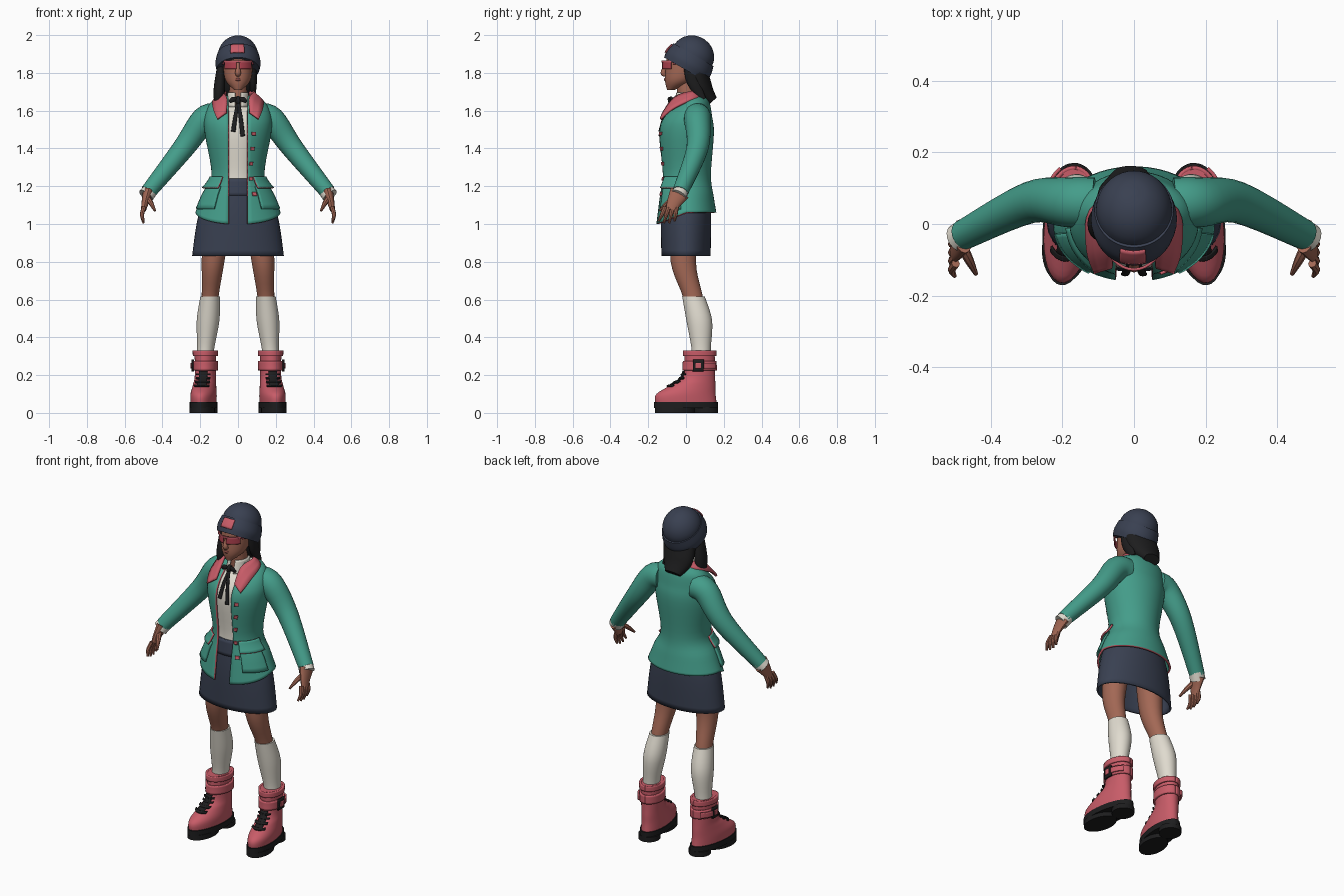
import bpy, bmesh
from math import pi, sin, cos, asin, radians
from mathutils import Vector, Matrix

cube = bpy.data.objects.get("Cube")
if cube:
    bpy.data.objects.remove(cube)


def material(name, *rgb):
    linear = [((c / 255 + 0.055) / 1.055) ** 2.4 for c in rgb] + [1]
    made = bpy.data.materials.new(name)
    made.use_nodes = True
    made.diffuse_color = linear
    shader = made.node_tree.nodes["Principled BSDF"]
    shader.inputs["Base Color"].default_value = linear
    shader.inputs["Roughness"].default_value = 0.8
    return made


TEAL = material("teal cloth", 68, 157, 138)
PINK = material("rose leather", 200, 92, 104)
NAVY = material("navy cloth", 57, 64, 81)
BLACK = material("black", 29, 29, 30)
CREAM = material("cream cotton", 224, 219, 207)
SKIN = material("skin", 163, 104, 85)
LENS = material("tinted lens", 178, 66, 80)
LIPS = material("lips", 134, 72, 66)


def curve(rows, steps=5):
    """Catmull-Rom interpolation of number rows."""
    out = []
    last = len(rows) - 1
    for i in range(last):
        near = [rows[max(0, min(last, i + k))] for k in (-1, 0, 1, 2)]
        for s in range(steps):
            t = s / steps
            out.append([b + t / 2 * (c - a + t * (2 * a - 5 * b + 4 * c - d + t * (3 * (b - c) + d - a)))
                        for a, b, c, d in zip(*near)])
    return out + [list(rows[-1])]


def surface(name, rings, mat, closed=True, cap=True, mirror=False, thick=0, rim=None, place=None):
    """Bridge rings of points into one smooth surface."""
    bm = bmesh.new()
    loops = [[bm.verts.new(p) for p in ring] for ring in rings]
    count = len(loops[0])
    for a, b in zip(loops, loops[1:]):
        for j in range(count if closed else count - 1):
            k = (j + 1) % count
            bm.faces.new((a[j], a[k], b[k], b[j]))
    if cap and closed:
        bm.faces.new(loops[0])
        bm.faces.new(loops[-1])
    bmesh.ops.recalc_face_normals(bm, faces=bm.faces)
    if place:
        bm.transform(place)
    mesh = bpy.data.meshes.new(name)
    bm.to_mesh(mesh)
    bm.free()
    part = bpy.data.objects.new(name, mesh)
    bpy.context.collection.objects.link(part)
    mesh.materials.append(mat)
    if thick:
        solid = part.modifiers.new("thickness", "SOLIDIFY")
        solid.thickness, solid.offset = thick, 0
        if rim:
            mesh.materials.append(rim)
            solid.material_offset_rim = 1
    if mirror:
        part.modifiers.new("mirror", "MIRROR")
    bpy.ops.object.select_all(action="DESELECT")
    part.select_set(True)
    bpy.context.view_layer.objects.active = part
    bpy.ops.object.shade_smooth_by_angle(angle=radians(40))


def ring_point(row, angle):
    """Point on a level ellipse, with angle zero at the front."""
    z, y, wide, deep = row
    return Vector((wide * sin(angle), y - deep * cos(angle), z))


def body(name, rows, mat, gap=0, seg=36, shape=None, **options):
    """Stack of level ellipses: height, centre y, half width, half depth."""
    rings = []
    for row in curve(rows):
        start = asin(gap / row[2])
        pts = [ring_point(row, start + 2 * (pi - start) * j / (seg - 1 if gap else seg)) for j in range(seg)]
        rings.append([shape(p) for p in pts] if shape else pts)
    surface(name, rings, mat, closed=not gap, **options)


def wrap(name, rows, mat, start, end, low, high, off=0, flare=0, seg=12, **options):
    """Plate lying on a body between two angles and two heights."""
    fine, rings, steps = curve(rows), [], 5
    for i in range(steps + 1):
        t = i / steps
        z = low + (high - low) * t
        a, b = next(pair for pair in zip(fine, fine[1:]) if pair[1][0] >= z)
        k = (z - a[0]) / (b[0] - a[0])
        _, y, wide, deep = (p + (q - p) * k for p, q in zip(a, b))
        grow = off + flare * (1 - t)
        row = z, y, wide + grow, deep + grow
        rings.append([ring_point(row, start + (end - start) * j / seg) for j in range(seg + 1)])
    surface(name, rings, mat, closed=False, **options)


def tube(name, rows, mat, flat=1, seg=16, **options):
    """Sweep through x, y, z, radius rows; flat scales the depth."""
    rows = curve(rows)
    path = [Vector(row[:3]) for row in rows]
    rings = []
    for i, row in enumerate(rows):
        along = (path[min(i + 1, len(path) - 1)] - path[max(i - 1, 0)]).normalized()
        u = along.cross(Vector((0, 1, 0))).normalized()
        v = u.cross(along) * flat
        turns = [k * 2 * pi / seg for k in range(seg)]
        rings.append([path[i] + row[3] * (u * cos(a) + v * sin(a)) for a in turns])
    surface(name, rings, mat, **options)


# Head and neck
body("head", [(1.71, -.08, .02, .02), (1.75, -.04, .06, .07), (1.8, -.02, .075, .09), (1.9, 0, .08, .1)], SKIN)
body("neck", [(1.6, .02, .05, .06), (1.75, 0, .045, .05)], SKIN)
tube("nose", [(0, -.1, 1.85, .01), (0, -.12, 1.8, .015), (0, -.1, 1.79, .01)], SKIN)
tube("lips", [(-.025, -.09, 1.765, .002), (0, -.11, 1.765, .008), (.025, -.09, 1.765, .002)], LIPS)

# Glasses wrapped round the face
face = [(z, 0, .09, .125) for z in (1.8, 1.9)]
wrap("lenses", face, LENS, .1, .9, 1.82, 1.86, thick=.004, mirror=True)
wrap("glasses_brow", face, PINK, -1, 1, 1.855, 1.865, off=.002, thick=.008)
wrap("glasses_arms", face, PINK, 1, 1.7, 1.845, 1.86, thick=.006, mirror=True)

# Hair, swept back with a lock down the right side
tube("hair_back", [(0, .04, 1.88, .1), (0, .06, 1.79, .1), (-.01, .09, 1.71, .09), (-.01, .14, 1.65, .05)],
     BLACK, flat=.6, seg=24)
tube("hair_lock_right", [(-.09, 0, 1.84, .02), (-.1, 0, 1.7, .03), (-.11, 0, 1.6, .01)], BLACK, flat=1.5)
tube("hair_lock_left", [(.08, .02, 1.84, .02), (.08, .04, 1.75, .02), (.08, .09, 1.66, .01)], BLACK, flat=1.7)

# Knitted hat, tipped back
tip = Matrix.Translation((0, -.005, 1.818)) @ Matrix.Rotation(radians(-30), 4, "X")
cuff = [(0, 0, .113, .128), (.04, 0, .12, .133), (.09, 0, .11, .122)]
body("hat_cuff", cuff, NAVY, place=tip)
arc = [radians(a) for a in range(0, 90, 17)]
body("hat_crown", [(.08 + .11 * sin(a), 0, .107 * cos(a), .115 * cos(a)) for a in arc], NAVY, place=tip)
wrap("hat_patch", cuff, PINK, -.33, .27, .025, .08, off=.004, thick=.006, place=tip)

# Jacket, open down the front with a dipping hem
jacket = [(1.06, 0, .22, .155), (1.15, 0, .182, .14), (1.26, 0, .134, .126), (1.48, 0, .17, .142),
          (1.57, .01, .17, .122), (1.64, .04, .14, .08), (1.675, .04, .085, .06)]


def dip(p):
    if p.y < 0:
        p.z += .4 * p.y * max(0, min(1, (1.2 - p.z) / .14))
    return p


body("jacket", jacket, TEAL, gap=.05, seg=48, shape=dip, thick=.012, rim=PINK)
tube("sleeves", [(.11, .06, 1.57, .07), (.18, .06, 1.55, .07), (.29, .06, 1.4, .058), (.475, -.03, 1.17, .042)],
     TEAL, seg=24, mirror=True)
tube("shirt_cuffs", [(.46, -.02, 1.185, .04), (.487, -.04, 1.15, .043)], CREAM, mirror=True)
wrap("pocket_bodies", jacket, TEAL, .6, 1.4, 1.08, 1.2, off=.01, thick=.012, mirror=True)
wrap("pocket_flaps", jacket, TEAL, .6, 1.5, 1.19, 1.25, off=.01, flare=.02, thick=.01, rim=PINK, mirror=True)
for i in range(5):
    z = 1.15 + .08 * i
    wrap(f"jacket_button_{i}", jacket, PINK, .42, .55, z, z + .018, off=.01, thick=.008)

# Broad pointed collar: inner and outer edge from the nape to the tip
collar = [(0, .1, 1.7, 0, .12, 1.67), (.08, .03, 1.7, .12, .04, 1.66),
          (.06, -.06, 1.67, .13, -.07, 1.61), (.06, -.12, 1.59, .11, -.135, 1.555)]
edges = [(Vector(row[:3]), Vector(row[3:])) for row in curve(collar)]
surface("jacket_collar", [[a.lerp(b, k / 3) for k in range(4)] for a, b in edges], PINK,
        closed=False, thick=.012, mirror=True)

# Shirt and ribbon tie
inset = .015
body("shirt", [(z, y, wide - inset, deep - inset) for z, y, wide, deep in jacket[1:]], CREAM)
body("shirt_collar", [(1.62, .01, .06, .08), (1.695, .01, .05, .06)], CREAM, gap=.015, thick=.008)
tube("tie_knot", [(0, -.07, 1.67, .012), (0, -.08, 1.655, .016), (0, -.08, 1.64, .012)], BLACK)
tube("tie_bow", [(0, -.08, 1.655, .008), (.025, -.09, 1.66, .014), (.045, -.085, 1.645, .008)],
     BLACK, flat=.5, mirror=True)
for name, side, low in (("right", -1, 1.49), ("left", 1, 1.465)):
    tube("tie_ribbon_" + name, [(0, -.08, 1.65, .008), (side * .012, -.115, 1.58, .01),
                                (side * .025, -.14, low, .012)], BLACK, flat=.5)

# Skirt
skirt = [(.83, 0, .238, .125), (1.05, 0, .203, .128), (1.24, 0, .12, .113)]
body("skirt", skirt, NAVY, cap=False, thick=.01)
wrap("skirt_waistband", skirt, NAVY, -1.2, 1.2, 1.15, 1.24, off=.006, thick=.006)


# Legs and knee socks, spreading towards the ground
def spread(p):
    p.x += .2 - .085 * p.z
    return p


body("legs", [(1.05, 0, .08, .08), (.8, -.014, .06, .067), (.62, .035, .045, .053), (.5, .06, .045, .05)],
     SKIN, shape=spread, mirror=True)
body("socks", [(.615, .04, .052, .06), (.49, .07, .06, .068), (.35, .08, .046, .052), (.28, .08, .044, .05)],
     CREAM, shape=spread, mirror=True)

# Hands: palm, four fingers and a thumb
tube("palms", [(.478, -.034, 1.165, .027), (.49, -.06, 1.12, .02), (.5, -.08, 1.075, .014)],
     SKIN, flat=2, mirror=True)
for i, name in enumerate(("index", "middle", "ring", "little")):
    base, reach = .02 * i - .11, .035 - .008 * i
    low = 1 + .01 * abs(i - 1.5)
    tube(name + "_fingers", [(.497, base, 1.09, .012), (.508, base - reach / 2, 1.05, .011),
                             (.5, base - reach, low, .006)], SKIN, seg=8, mirror=True)
tube("thumbs", [(.48, -.06, 1.14, .015), (.46, -.1, 1.11, .013), (.44, -.14, 1.07, .006)],
     SKIN, seg=8, mirror=True)

# Boots, toes turned out
foot = dict(mirror=True, place=Matrix.Translation((.182, 0, 0)) @ Matrix.Rotation(.13, 4, "Z"))
boot = [(.05, 0, .066, .164), (.1, 0, .067, .158), (.15, .04, .06, .117), (.2, .07, .055, .085),
        (.33, .073, .057, .08)]
body("boots", boot, PINK, **foot)
for name, y, wide, deep, low, high in (("soles", 0, .071, .172, .025, .058), ("heels", .108, .06, .063, 0, .03),
                                       ("treads", -.06, .066, .106, 0, .03)):
    body(name, [(z, y, wide, deep) for z in (low, high)], BLACK, **foot)
for name, low, high in (("boot_rims", .3, .33), ("boot_straps", .225, .275)):
    wrap(name, boot, PINK, -pi, pi, low, high, off=.004, seg=36, thick=.012, **foot)
wrap("boot_tongues", boot, BLACK, -.36, .36, .14, .22, off=.006, thick=.006, **foot)
for i in range(4):
    z = .14 + .02 * i
    wrap(f"boot_lace_{i}", boot, BLACK, -.6, .6, z, z + .008, off=.01, thick=.008, **foot)

# Buckles on the outer side of the straps
wrap("buckles", boot, BLACK, 1.1, 1.7, .218, .282, off=.013, thick=.01, **foot)
wrap("buckle_centres", boot, PINK, 1.25, 1.55, .235, .265, off=.018, thick=.008, **foot)
wrap("strap_ends", boot, PINK, 1.7, 2.5, .235, .265, off=.016, thick=.01, **foot)
